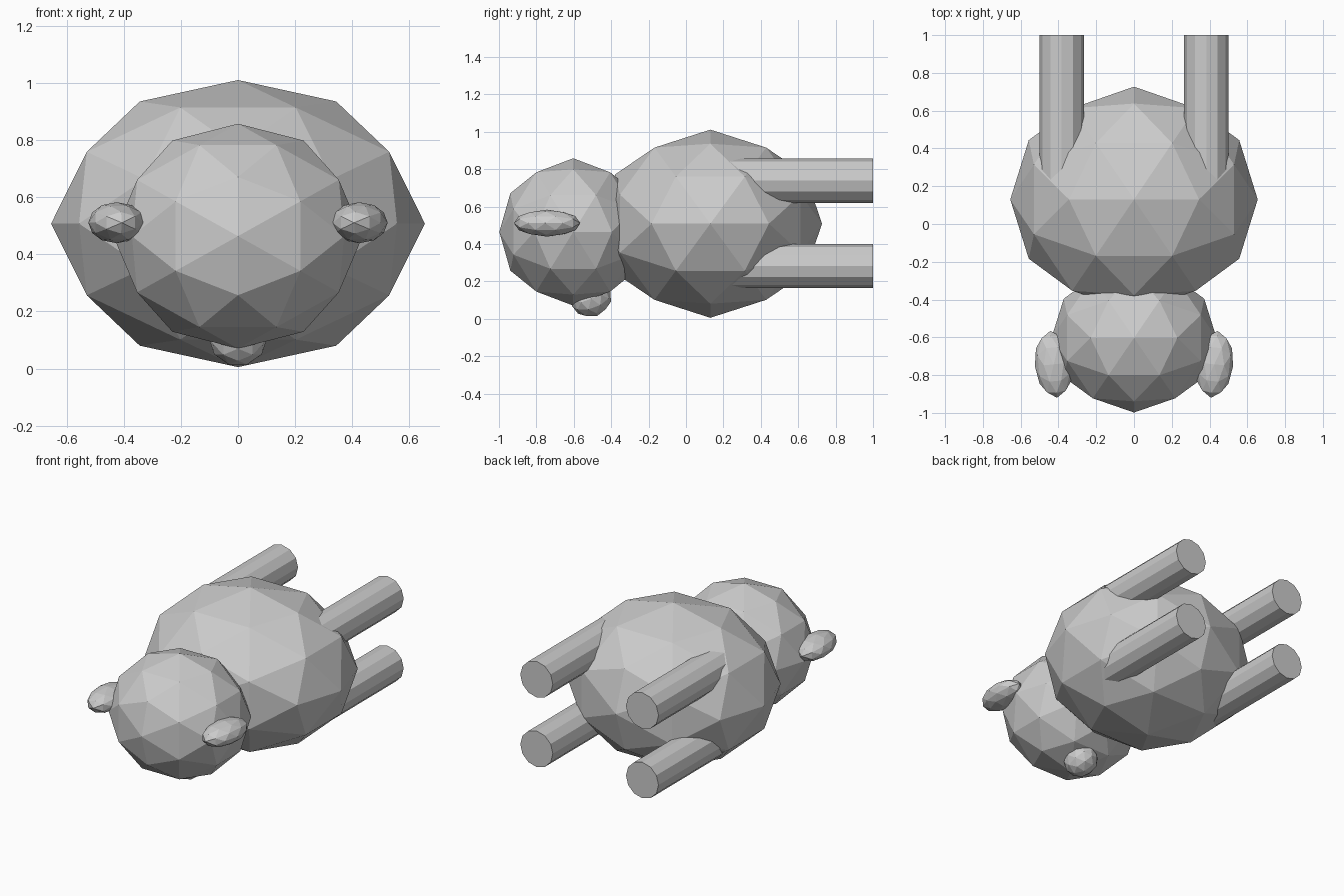
import bpy, bmesh, math
from mathutils import Vector, Matrix

if "Cube" in bpy.data.objects:
    bpy.data.objects.remove(bpy.data.objects["Cube"])


def ball(name, loc, radii, rot=(0, 0, 0)):
    """Faceted 80-face icosphere whose two-fold axes align with x, y and z."""
    p = (1 + math.sqrt(5)) / 2
    bm = bmesh.new()
    for s in (-1, 1):
        for t in (-p, p):
            for co in ((s, 0, t), (t, s, 0), (0, t, s)):
                bm.verts.new(co)
    bmesh.ops.convex_hull(bm, input=bm.verts[:])
    bmesh.ops.subdivide_edges(bm, edges=bm.edges[:], cuts=1, use_grid_fill=True)
    for v in bm.verts:
        v.co = Vector(v.co.normalized()) * Vector(radii)
    bmesh.ops.recalc_face_normals(bm, faces=bm.faces[:])
    mesh = bpy.data.meshes.new(name)
    bm.to_mesh(mesh)
    bm.free()
    ob = bpy.data.objects.new(name, mesh)
    ob.location, ob.rotation_euler = loc, rot
    bpy.context.collection.objects.link(ob)
    return ob


def leg(name, x, z, y0=0.2, y1=1.0, r=0.118):
    """Twelve-sided leg running along y."""
    bpy.ops.mesh.primitive_cylinder_add(
        vertices=12, radius=r, depth=y1 - y0,
        location=(x, (y0 + y1) / 2, z), rotation=(math.pi / 2, 0, 0))
    bpy.context.object.name = name


# Body, head and small tuft under the head
ball("body", (0, 0.13, 0.508), (0.655, 0.597, 0.503))
ball("head", (0, -0.603, 0.464), (0.437, 0.395, 0.394))
ball("nose", (0, -0.507, 0.107), (0.103, 0.11, 0.097), (math.radians(20), 0, 0))

# Ears and legs, mirrored in x
for side, s in (("right", 1), ("left", -1)):
    ball(side + "_ear", (s * 0.425, -0.743, 0.511), (0.1, 0.178, 0.072), (0, 0, -s * 0.1))
    leg(side + "_upper_leg", s * 0.383, 0.738)
    leg(side + "_lower_leg", s * 0.383, 0.282)
